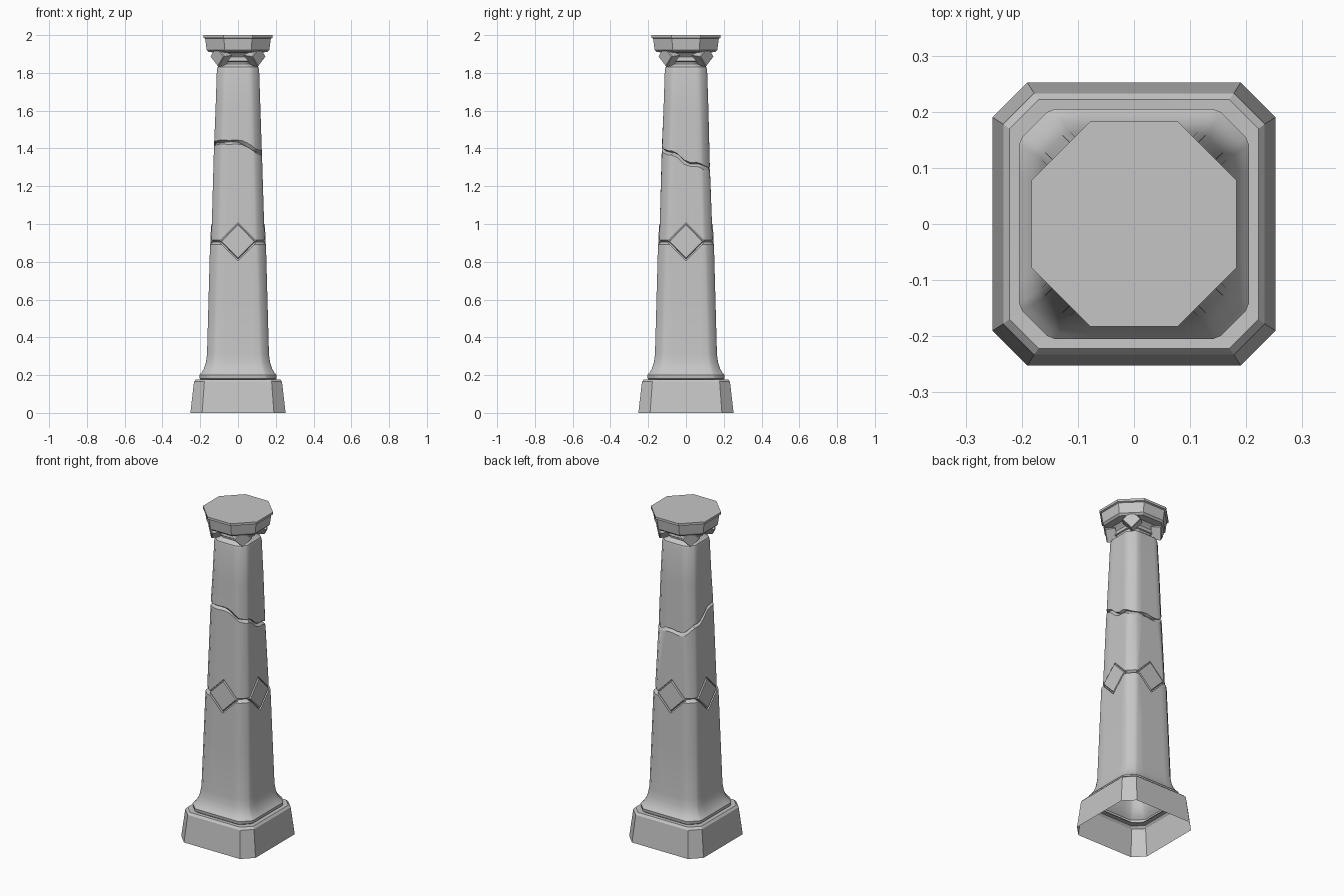
import bpy, bmesh, math
from mathutils import Matrix, Vector

cube = bpy.data.objects.get("Cube")
if cube:
    bpy.data.objects.remove(cube)

stone = bpy.data.materials.new("grey stone")
stone.use_nodes = True
stone.diffuse_color = (0.56, 0.56, 0.56, 1)
stone.node_tree.nodes["Principled BSDF"].inputs["Base Color"].default_value = (0.56, 0.56, 0.56, 1)


def make_object(name, bm):
    bmesh.ops.recalc_face_normals(bm, faces=bm.faces)
    mesh = bpy.data.meshes.new(name)
    bm.to_mesh(mesh)
    bm.free()
    obj = bpy.data.objects.new(name, mesh)
    bpy.context.collection.objects.link(obj)
    mesh.materials.append(stone)
    return obj


def smooth(obj, degrees=30):
    bpy.ops.object.select_all(action="DESELECT")
    obj.select_set(True)
    bpy.context.view_layer.objects.active = obj
    bpy.ops.object.shade_smooth_by_angle(angle=math.radians(degrees))


def outline(half, cut, soft=0, splits=()):
    """Square with cut corners; soft rounds each cut, splits adds points on sides."""
    points = []
    for k in range(4):
        turn = Matrix.Rotation(k * math.pi / 2, 2)
        flat = half - cut
        side = [(half, t * flat) for t in splits]
        if soft:
            d = soft * 0.7
            side = [(half, soft - flat)] + side + [(half, flat - soft), (half - d, flat + d),
                                                   (flat + d, half - d)]
            side.insert(0, side.pop(0))
        else:
            side = [(half, -flat)] + side + [(half, flat)]
        points += [turn @ Vector(p) for p in side]
    # soft corners reach the next side through its own first point
    return points


def loft(bm, rings, cap_bottom=False, cap_top=False):
    rows = [[bm.verts.new(p) for p in ring] for ring in rings]
    n = len(rows[0])
    for a, b in zip(rows, rows[1:]):
        for i in range(n):
            j = (i + 1) % n
            bm.faces.new((a[i], a[j], b[j], b[i]))
    if cap_bottom:
        bm.faces.new(rows[0][::-1])
    if cap_top:
        bm.faces.new(rows[-1])


def level(points, z):
    return [(p.x, p.y, z) for p in points]


# Plinth, open underneath
bm = bmesh.new()
loft(bm, [level(outline(h, c), z) for z, h, c in [
    (0, 0.252, 0.062), (0.165, 0.233, 0.055), (0.178, 0.222, 0.052), (0.176, 0.19, 0.045)]])
plinth = make_object("plinth", bm)
smooth(plinth)


# Shaft with a crack wandering round it
def crack_height(x, y):
    u, v = (x / 0.12 + 1) / 2, (y / 0.12 + 1) / 2
    front, back = 1.455 + (1.39 - 1.455) * u, 1.32 + (1.28 - 1.32) * u
    return front + (back - front) * v + 0.012 * math.sin(31 * x + 47 * y + 0.6)


splits = (-0.55, -0.1, 0.3, 0.65)


def shaft_ring(z, half, cut=0.042):
    return level(outline(half, cut, 0.008, splits), z)


def crack_ring(offset, half):
    return [(p.x, p.y, crack_height(p.x, p.y) + offset)
            for p in outline(half, 0.04, 0.008, splits)]


lower = [(0.17, 0.188), (0.182, 0.203), (0.2, 0.205), (0.213, 0.193), (0.235, 0.18),
         (0.265, 0.17), (0.31, 0.164), (0.6, 0.156), (0.892, 0.148), (0.905, 0.132), (0.916, 0.141)]
upper = [(1.6, 0.119), (1.815, 0.112), (1.83, 0.108), (1.848, 0.086), (1.858, 0.088), (1.863, 0.078)]
rings = [shaft_ring(z, h, 0.042 + max(0, h - 0.17) * 0.4) for z, h in lower]
rings += [crack_ring(-0.012, 0.127), crack_ring(0.002, 0.112), crack_ring(0.01, 0.126)]
rings += [shaft_ring(z, h, 0.04) for z, h in upper]
bm = bmesh.new()
loft(bm, rings, True, True)
shaft = make_object("shaft", bm)


# Diamonds: a bevelled lozenge plate placed by a matrix, facing local +x
def diamond(bm, place, wide, tall, depth, bevel):
    def ring(x, shrink):
        pts = [(x, wide - shrink, 0), (x, 0, tall - shrink), (x, shrink - wide, 0), (x, 0, shrink - tall)]
        return [place @ Vector(p) for p in pts]
    loft(bm, [ring(-depth, 0), ring(-bevel, 0), ring(0, bevel)], True, True)


def around(radius, z, lean, start=0):
    for k in range(4):
        yield (Matrix.Rotation(start + k * math.pi / 2, 4, "Z")
               @ Matrix.Translation((radius, 0, z)) @ Matrix.Rotation(lean, 4, "Y"))


# Pockets cut into the shaft for the side diamonds
for place in around(0.2, 0.908, -0.035):
    bm = bmesh.new()
    diamond(bm, place, 0.1, 0.102, 0.068, 0.0)
    cutter = make_object("pocket_cutter", bm)
    cutter.hide_render = True
    mod = shaft.modifiers.new("pocket", "BOOLEAN")
    mod.operation = "DIFFERENCE"
    mod.solver = "EXACT"
    mod.object = cutter
    bpy.ops.object.select_all(action="DESELECT")
    bpy.context.view_layer.objects.active = shaft
    shaft.select_set(True)
    bpy.ops.object.modifier_apply(modifier=mod.name)
    bpy.data.objects.remove(cutter)

# Open the hidden underside of the shaft
bm = bmesh.new()
bm.from_mesh(shaft.data)
bm.faces.ensure_lookup_table()
bottom = [f for f in bm.faces if all(v.co.z < 0.1705 for v in f.verts)]
bmesh.ops.delete(bm, geom=bottom, context="FACES_ONLY")
bm.to_mesh(shaft.data)
bm.free()
smooth(shaft)

for i, place in enumerate(around(0.146, 0.908, -0.035)):
    bm = bmesh.new()
    diamond(bm, place, 0.092, 0.094, 0.02, 0.006)
    smooth(make_object(f"side_diamond_{i + 1}", bm))

# Small diamonds on the neck corners, leaning out under the capital
for i, place in enumerate(around(0.158, 1.886, 0.12, math.pi / 4)):
    bm = bmesh.new()
    diamond(bm, place, 0.052, 0.054, 0.06, 0.005)
    smooth(make_object(f"corner_diamond_{i + 1}", bm))

# Neck and eight-sided capital
bm = bmesh.new()
loft(bm, [level(outline(h, c), z) for z, h, c in [
    (1.855, 0.076, 0.034), (1.862, 0.094, 0.042), (1.885, 0.09, 0.042), (1.898, 0.1, 0.05),
    (1.908, 0.112, 0.06), (1.91, 0.155, 0.088), (1.921, 0.166, 0.095),
    (1.982, 0.174, 0.1), (1.986, 0.183, 0.105), (2.0, 0.183, 0.105)]], False, True)
smooth(make_object("capital", bm))
